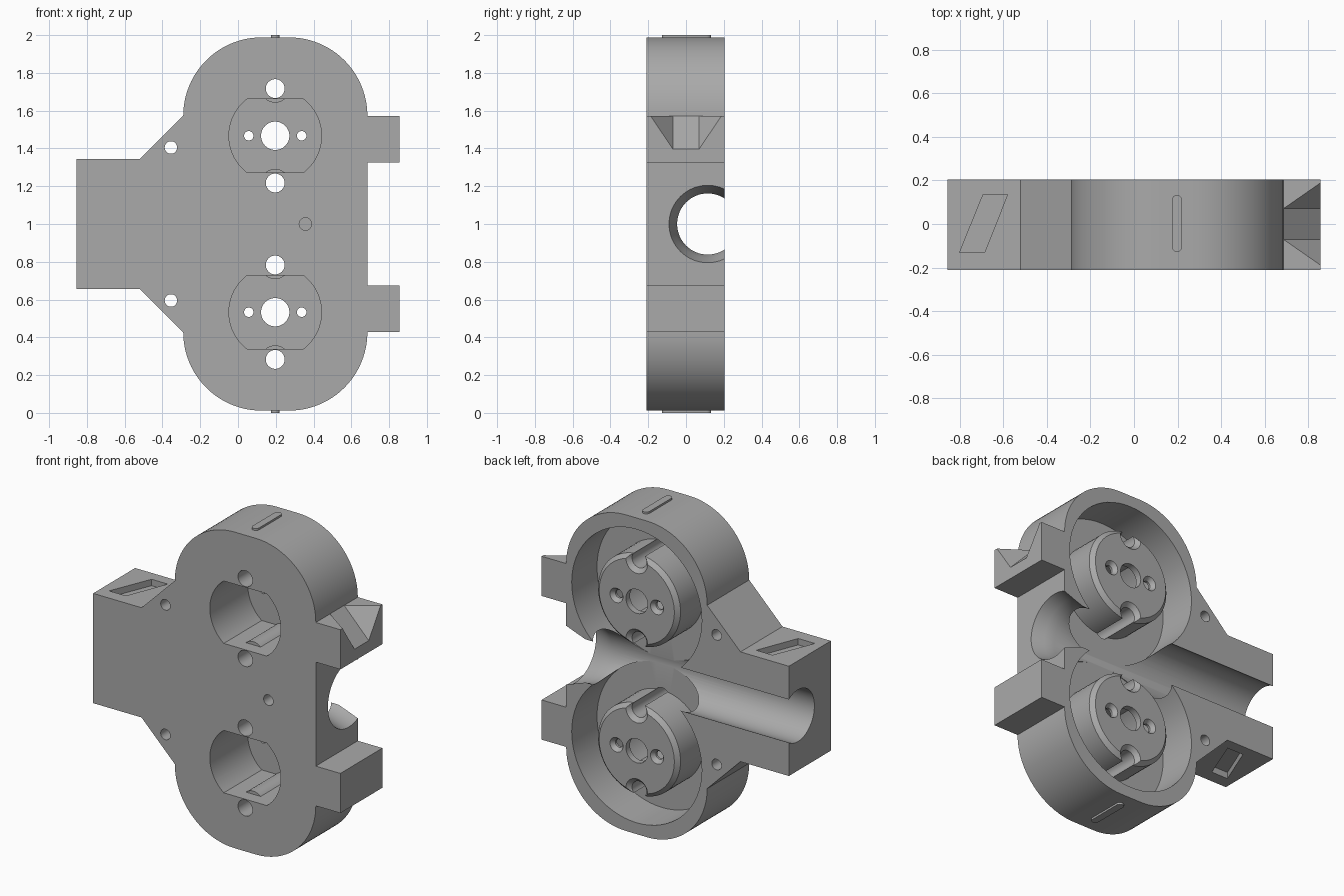
import bpy, bmesh, math
from mathutils import Vector

cube = bpy.data.objects.get("Cube")
if cube:
    bpy.data.objects.remove(cube, do_unlink=True)

FRONT, BACK = -0.21, 0.205
CX = 0.197                       # centre line of the two sockets
SEG = 64

grey = bpy.data.materials.new("plain grey")
grey.use_nodes = True
grey.diffuse_color = (0.4, 0.4, 0.4, 1)
grey.node_tree.nodes["Principled BSDF"].inputs["Base Color"].default_value = (0.4, 0.4, 0.4, 1)


def place(axis, centre, u, v, h):
    a, b = centre
    return {"x": (h, a + u, b + v), "y": (a + u, h, b + v), "z": (a + u, b + v, h)}[axis]


def finish(bm, name):
    bmesh.ops.recalc_face_normals(bm, faces=bm.faces)
    mesh = bpy.data.meshes.new(name)
    bm.to_mesh(mesh)
    bm.free()
    mesh.materials.append(grey)
    obj = bpy.data.objects.new(name, mesh)
    bpy.context.collection.objects.link(obj)
    return obj


def loft(name, rings, closed=False):
    """Skin a list of equal point rings; cap the ends or close the loop."""
    bm = bmesh.new()
    rows = [[bm.verts.new(p) for p in ring] for ring in rings]
    pairs = list(zip(rows, rows[1:]))
    if closed:
        pairs.append((rows[-1], rows[0]))
    else:
        bm.faces.new(rows[0])
        bm.faces.new(rows[-1])
    n = len(rows[0])
    for a, b in pairs:
        for i in range(n):
            j = (i + 1) % n
            bm.faces.new((a[i], a[j], b[j], b[i]))
    return finish(bm, name)


def prism(name, outline, axis, h0, h1, centre=(0, 0)):
    return loft(name, [[place(axis, centre, u, v, h) for u, v in outline] for h in (h0, h1)])


def arc(cu, cv, r, start, end, n=24):
    steps = [math.radians(start + (end - start) * i / n) for i in range(n + 1)]
    return [(cu + r * math.cos(t), cv + r * math.sin(t)) for t in steps]


def lathe(name, profile, axis, centre, closed=False, seg=SEG):
    """Turn (radius, height) points about an axis."""
    rings = [[place(axis, centre, u, v, h) for u, v in arc(0, 0, r, 0, 360, seg)[:-1]]
             for r, h in profile]
    return loft(name, rings, closed)


def boolean(target, tool, operation="DIFFERENCE"):
    mod = target.modifiers.new("cut", "BOOLEAN")
    mod.operation, mod.solver, mod.object = operation, "EXACT", tool
    bpy.context.view_layer.objects.active = target
    bpy.ops.object.modifier_apply(modifier=mod.name)
    bpy.data.objects.remove(tool, do_unlink=True)


def hole(target, x, z, r, y0=-0.3, y1=0.3, seg=32):
    boolean(target, lathe("hole", [(r, y0), (r, y1)], "y", (x, z), seg=seg))


# Body plate: rounded block with side tabs and a broad arm
upper = [(0.685, 1.325), (0.855, 1.325), (0.855, 1.573)]
upper += arc(0.27, 1.573, 0.415, 0, 90) + arc(0.125, 1.573, 0.415, 90, 180)
upper += [(-0.52, 1.343), (-0.855, 1.343)]
lower = [(x, 2 - z) for x, z in reversed(upper)]
body = prism("body", upper + lower, "y", FRONT, BACK)

# Ring-shaped pockets around the two bosses, chamfered at the boss edge
FLOOR = -0.045
ring = [(0.285, FLOOR), (0.45, FLOOR), (0.45, 0.3), (0.26, 0.3), (0.26, BACK), (0.285, 0.18)]
for side in (-1, 1):
    boolean(body, lathe("pocket", ring, "y", (CX, 1 + side * 0.467), closed=True))

# Channel through the whole width, flared at the tab end
flare = [(0.162, -1), (0.162, 0.55), (0.18, 0.61), (0.205, 0.685), (0.24, 0.79)]
boolean(body, lathe("channel", flare, "x", (0.115, 1.0)))

# Hollow, screw holes and rim grooves of each socket
half = math.degrees(math.asin(0.195 / 0.245))
hollow_outline = arc(0, 0, 0.245, -half, half) + arc(0, 0, 0.245, 180 - half, 180 + half)
for side in (-1, 1):
    z = 1 + side * 0.467
    hollow = prism("hollow", hollow_outline, "y", -0.3, 0.165, (CX, z))
    for dz in (-0.25, 0.25):
        hole(hollow, CX, z + dz, 0.075, -0.13, 0.3)
    boolean(body, hollow)
    hole(body, CX, z, 0.075, seg=48)
    for dz in (-0.25, 0.25):
        groove = [(0.05, -0.3), (0.05, 0.18), (0.075, BACK), (0.085, 0.215)]
        boolean(body, lathe("groove", groove, "y", (CX, z + dz), seg=32))
    for dx in (-0.14, 0.14):
        sink = [(0.025, 0.1), (0.025, 0.18), (0.045, BACK), (0.053, 0.215)]
        boolean(body, lathe("countersink", sink, "y", (CX + dx, z), seg=32))
    hole(body, -0.355, 1 + side * 0.405, 0.033)

# Blind hole in the front
hole(body, 0.357, 1.0, 0.033, -0.3, -0.11)

# Slanted recesses in the arm edges
slant = [(-0.8, -0.13), (-0.685, -0.13), (-0.58, 0.135), (-0.692, 0.135)]
boolean(body, prism("upper_recess", slant, "z", 1.303, 1.4))
boolean(body, prism("lower_recess", slant, "z", 0.6, 0.697))

# Wedge notch in the upper tab
bm = bmesh.new()
for s in (-1, 1):
    for p in ((0.685, 0.07, 1.573), (0.685, 0.07, 1.6), (0.889, 0.07, 1.363),
              (0.889, 0.212, 1.573), (0.889, 0.212, 1.6)):
        bm.verts.new(Vector((p[0], s * p[1], p[2])))
bmesh.ops.convex_hull(bm, input=bm.verts)
boolean(body, finish(bm, "notch"))

# Small raised keys on the top and bottom
key = arc(CX, 0.11, 0.023, 0, 180, 12) + arc(CX, -0.105, 0.023, 180, 360, 12)
parts = [body,
         prism("top_key", key, "z", 1.98, 2.0),
         prism("bottom_key", key, "z", 0.0, 0.02)]

# Smooth curved walls, keep edges crisp
for obj in parts:
    bpy.ops.object.select_all(action="DESELECT")
    obj.select_set(True)
    bpy.context.view_layer.objects.active = obj
    bpy.ops.object.shade_smooth_by_angle(angle=math.radians(25))
